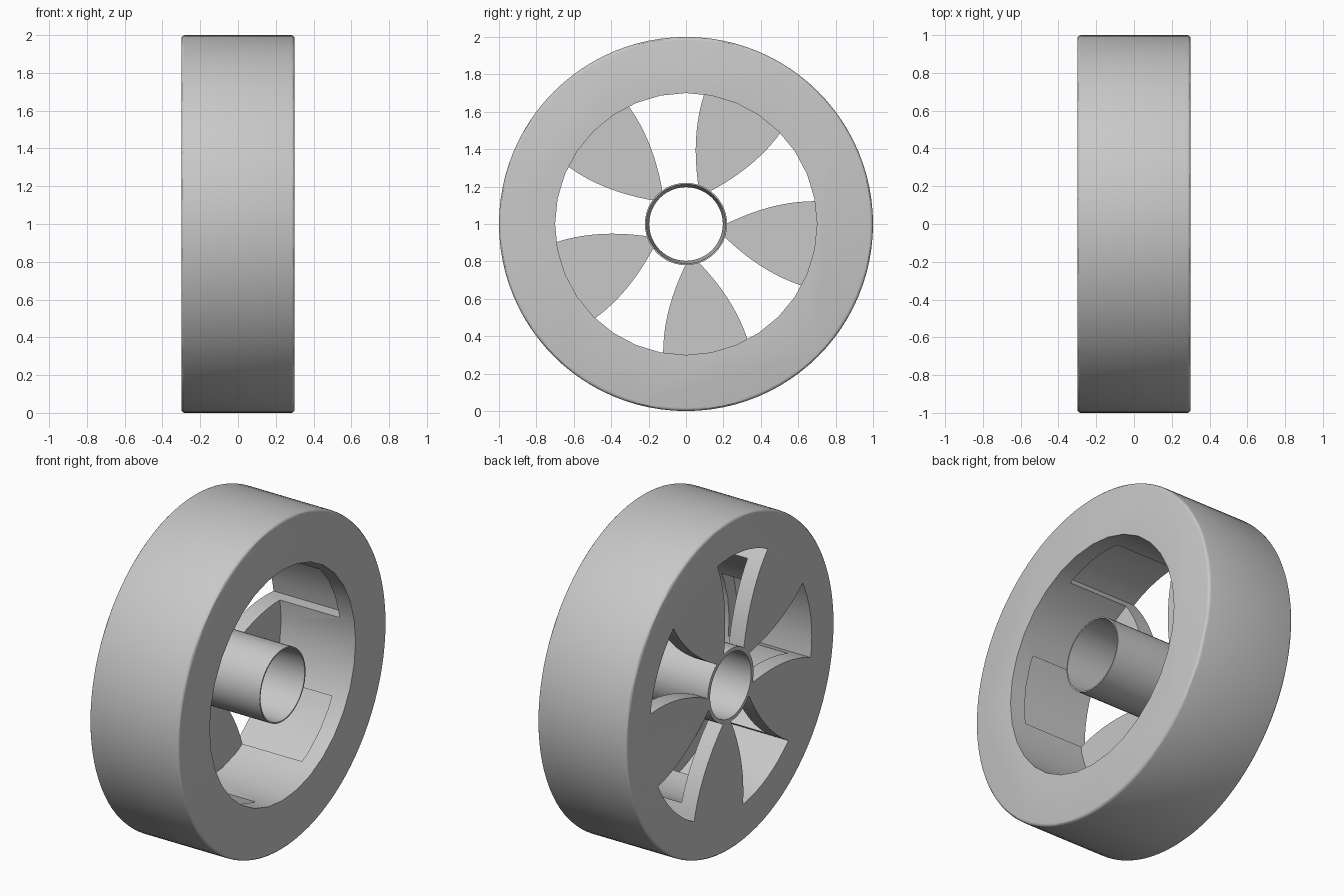
import bpy, bmesh
from math import cos, sin, pi, radians, hypot, atan2

cube = bpy.data.objects.get("Cube")
if cube:
    bpy.data.objects.remove(cube, do_unlink=True)

HALF = 0.3             # half the wheel width
SPOKES = 5
FIRST_SPOKE = radians(-9)
STEP = 2 * pi / SPOKES

grey = bpy.data.materials.new("plain grey")
grey.use_nodes = True
grey.diffuse_color = (0.58, 0.58, 0.58, 1)
grey.node_tree.nodes["Principled BSDF"].inputs["Base Color"].default_value = grey.diffuse_color


def make_object(name, bm):
    bmesh.ops.recalc_face_normals(bm, faces=bm.faces)
    mesh = bpy.data.meshes.new(name)
    bm.to_mesh(mesh)
    bm.free()
    mesh.materials.append(grey)
    obj = bpy.data.objects.new(name, mesh)
    obj.location.z = 1
    bpy.context.collection.objects.link(obj)
    return obj


def circle(r, n):
    return [(r * cos(2 * pi * i / n), r * sin(2 * pi * i / n)) for i in range(n)]


def prism(name, outline, x0, x1):
    """Solid with a (y, z) outline, running along the axle."""
    bm = bmesh.new()
    ends = [[bm.verts.new((x, y, z)) for y, z in outline] for x in (x0, x1)]
    n = len(outline)
    for ring in ends:
        bm.faces.new(ring)
    for i in range(n):
        j = (i + 1) % n
        bm.faces.new((ends[0][i], ends[0][j], ends[1][j], ends[1][i]))
    return make_object(name, bm)


def lathe(name, profile, n):
    """Closed (x, radius) profile turned around the axle."""
    bm = bmesh.new()
    rings = [[bm.verts.new((x, y, z)) for y, z in circle(r, n)] for x, r in profile]
    for a, b in zip(rings, rings[1:] + rings[:1]):
        for i in range(n):
            j = (i + 1) % n
            bm.faces.new((a[i], a[j], b[j], b[i]))
    return make_object(name, bm)


def apply(obj, mod):
    bpy.context.view_layer.objects.active = obj
    bpy.ops.object.modifier_apply(modifier=mod.name)


def cut(obj, cutter):
    mod = obj.modifiers.new("cut", "BOOLEAN")
    mod.operation = "DIFFERENCE"
    mod.solver = "EXACT"
    mod.object = cutter
    apply(obj, mod)
    bpy.data.objects.remove(cutter, do_unlink=True)


def smooth(obj):
    bpy.ops.object.select_all(action="DESELECT")
    obj.select_set(True)
    bpy.context.view_layer.objects.active = obj
    bpy.ops.object.shade_smooth_by_angle(angle=radians(30))


def spoke_half_width(l):
    return 0.034 + 0.602 * (l - 0.212) - 0.61 * (l - 0.212) * (l - 0.383)


def opening_outline(a):
    """Gap between the spoke at angle a and the next one."""
    steps = [0.195 + 0.547 * i / 12 for i in range(13)]
    side = [(hypot(l, spoke_half_width(l)), atan2(spoke_half_width(l), l)) for l in steps]
    outer_r, outer_t = side[-1]
    inner_r, inner_t = side[0]

    def arc(r, t0, n=8):
        return [(r, t0 + (STEP - 2 * t0) * i / n) for i in range(1, n)]

    polar = side + arc(outer_r, outer_t)
    polar += [(r, STEP - t) for r, t in reversed(side)]
    polar += arc(inner_r, inner_t)[::-1]
    return [(r * cos(a + t), r * sin(a + t)) for r, t in polar]


# Wheel body: rounded disc, hollowed from one side
wheel = prism("wheel_body", circle(1, 96), -HALF, HALF)
bevel = wheel.modifiers.new("rounded edge", "BEVEL")
bevel.width = 0.018
bevel.segments = 3
bevel.limit_method = "ANGLE"
bevel.angle_limit = radians(60)
apply(wheel, bevel)
cut(wheel, prism("barrel_cutter", circle(0.7, 32), -0.2, 0.4))
cut(wheel, prism("bore_cutter", circle(0.216, 48), -0.4, 0.4))

# Curved openings, leaving the spokes and recesses in the barrel
for k in range(SPOKES):
    outline = opening_outline(FIRST_SPOKE + k * STEP)
    cut(wheel, prism("opening_cutter", outline, -0.4, 0.2))
smooth(wheel)

# Axle tube with a slightly tapered bore
hub = lathe("hub_tube", [(-HALF, 0.22), (HALF, 0.22), (HALF, 0.212), (-HALF, 0.197)], 48)
smooth(hub)
